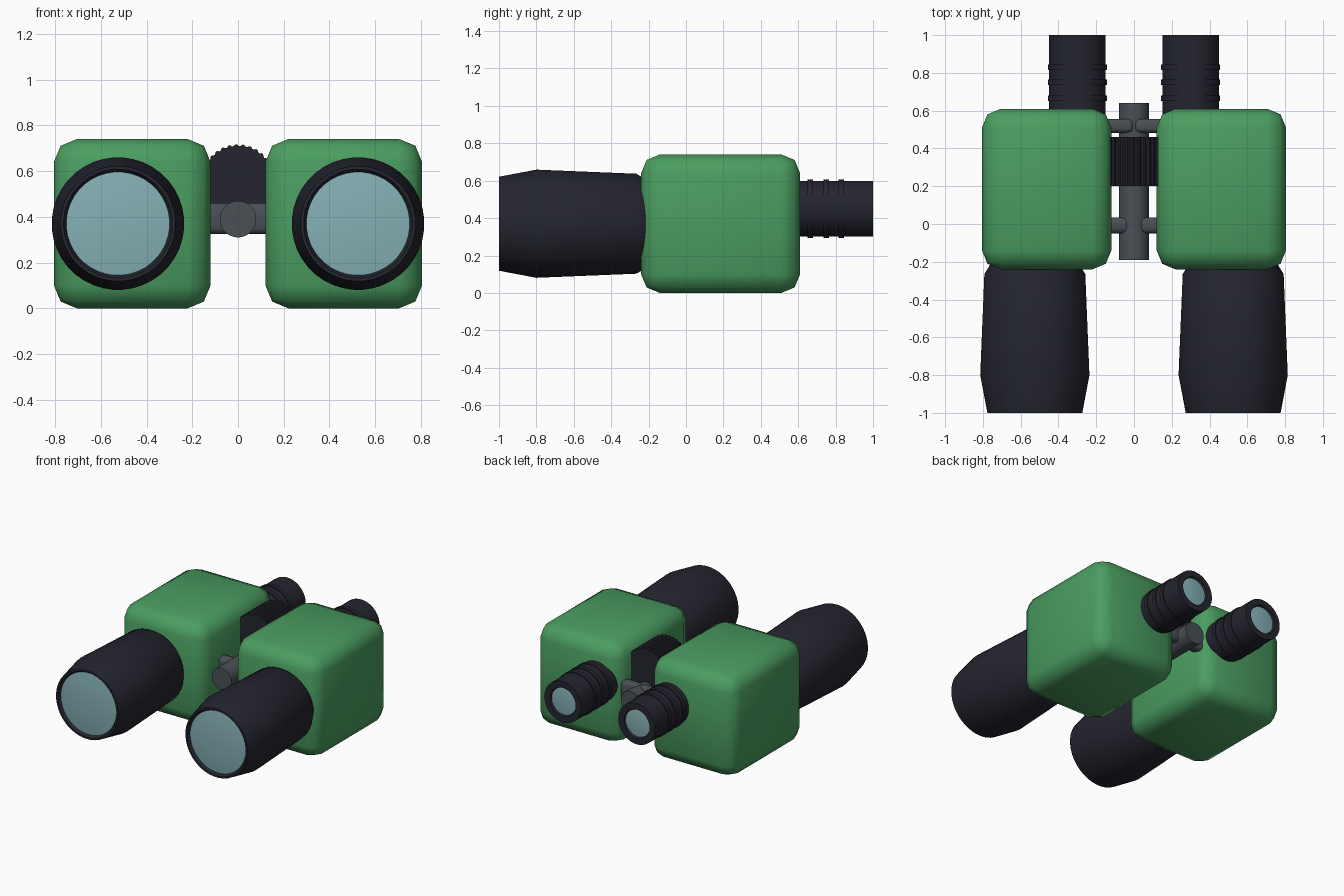
import bpy, bmesh, math

if "Cube" in bpy.data.objects:
    bpy.data.objects.remove(bpy.data.objects["Cube"])


def material(name, rgb):
    m = bpy.data.materials.new(name)
    m.diffuse_color = (*rgb, 1)
    m.use_nodes = True
    m.node_tree.nodes["Principled BSDF"].inputs["Base Color"].default_value = m.diffuse_color
    return m


GREEN = material("green_rubber", (0.069, 0.337, 0.117))
BLACK = material("dark_plastic", (0.018, 0.018, 0.029))
GLASS = material("pale_glass", (0.235, 0.435, 0.46))
GREY = material("grey_metal", (0.066, 0.08, 0.09))


def finish(name, bm, mat, angle):
    bmesh.ops.recalc_face_normals(bm, faces=bm.faces)
    me = bpy.data.meshes.new(name)
    bm.to_mesh(me)
    bm.free()
    me.materials.append(mat)
    ob = bpy.data.objects.new(name, me)
    bpy.context.collection.objects.link(ob)
    bpy.ops.object.select_all(action='DESELECT')
    ob.select_set(True)
    bpy.context.view_layer.objects.active = ob
    bpy.ops.object.shade_smooth_by_angle(angle=math.radians(angle))
    return ob


def lathe(name, x, z, profile, mat, segs=32, angle=35, teeth=0):
    """Turn (y, radius) points around an axis along y; teeth notches every other side."""
    bm = bmesh.new()
    rings = []
    for y, r in profile:
        ring = []
        for i in range(segs):
            a = 2 * math.pi * (i + 0.5) / segs
            q = r - (teeth if i % 4 > 1 else 0)
            ring.append(bm.verts.new((x + q * math.cos(a), y, z + q * math.sin(a))))
        rings.append(ring)
    for a, b in zip(rings, rings[1:]):
        for i in range(segs):
            j = (i + 1) % segs
            bm.faces.new((a[i], a[j], b[j], b[i]))
    bm.faces.new(rings[0])
    bm.faces.new(rings[-1])
    return finish(name, bm, mat, angle)


def box(name, lo, hi, mat, bevel, segs=2):
    """Rounded box between two corners."""
    bm = bmesh.new()
    bmesh.ops.create_cube(bm, size=1)
    for v in bm.verts:
        v.co = [(l + h) / 2 + c * (h - l) for l, h, c in zip(lo, hi, v.co)]
    bmesh.ops.bevel(bm, geom=bm.edges[:], offset=bevel, segments=segs,
                    profile=0.5, affect='EDGES')
    return finish(name, bm, mat, 60)


for side, s in (("left", -1), ("right", 1)):
    def span(a, b):
        return sorted((s * a, s * b))

    # Prism housing
    x0, x1 = span(0.12, 0.805)
    box(side + "_housing", (x0, -0.24, 0), (x1, 0.61, 0.74), GREEN, 0.1)

    # Objective barrel with recessed rim and slightly domed lens
    bx, bz = s * 0.525, 0.37
    lathe(side + "_objective_barrel", bx, bz,
          [(-0.15, 0.225), (-0.22, 0.24), (-0.265, 0.268), (-0.80, 0.29),
           (-1.0, 0.252), (-1.0, 0.238), (-0.98, 0.226)], BLACK, 40)
    lathe(side + "_objective_lens", bx, bz,
          [(-0.97, 0.228), (-0.982, 0.226), (-0.99, 0.16), (-0.995, 0.08),
           (-0.996, 0.02)], GLASS, 40)

    # Eyepiece tube, grip rings and lens
    ex, ez = s * 0.30, 0.45
    lathe(side + "_eyepiece", ex, ez,
          [(0.5, 0.15), (1.0, 0.15), (1.0, 0.105), (0.985, 0.098)], BLACK)
    for n, y in enumerate((0.665, 0.75, 0.83)):
        lathe(f"{side}_grip_ring_{n + 1}", ex, ez,
              [(y - 0.015, 0.148), (y - 0.015, 0.157),
               (y + 0.015, 0.157), (y + 0.015, 0.148)], BLACK)
    lathe(side + "_eyepiece_lens", ex, ez,
          [(0.975, 0.1), (0.987, 0.1), (0.992, 0.06), (0.994, 0.015)], GLASS)

    # Bridge arms joining the housing to the hinge shaft
    x0, x1 = span(0.02, 0.2)
    box(side + "_front_arm", (x0, -0.05, 0.325), (x1, 0.035, 0.46), GREY, 0.025)
    x0, x1 = span(0.003, 0.2)
    box(side + "_rear_arm", (x0, 0.483, 0.345), (x1, 0.557, 0.478), GREY, 0.022)

# Hinge shaft and ribbed focus wheel
lathe("hinge_shaft", 0, 0.39, [(-0.19, 0.08), (0.64, 0.08)], GREY)
lathe("focus_wheel", 0, 0.557, [(0.2, 0.16), (0.46, 0.16)], BLACK, 128, 20, 0.007)
